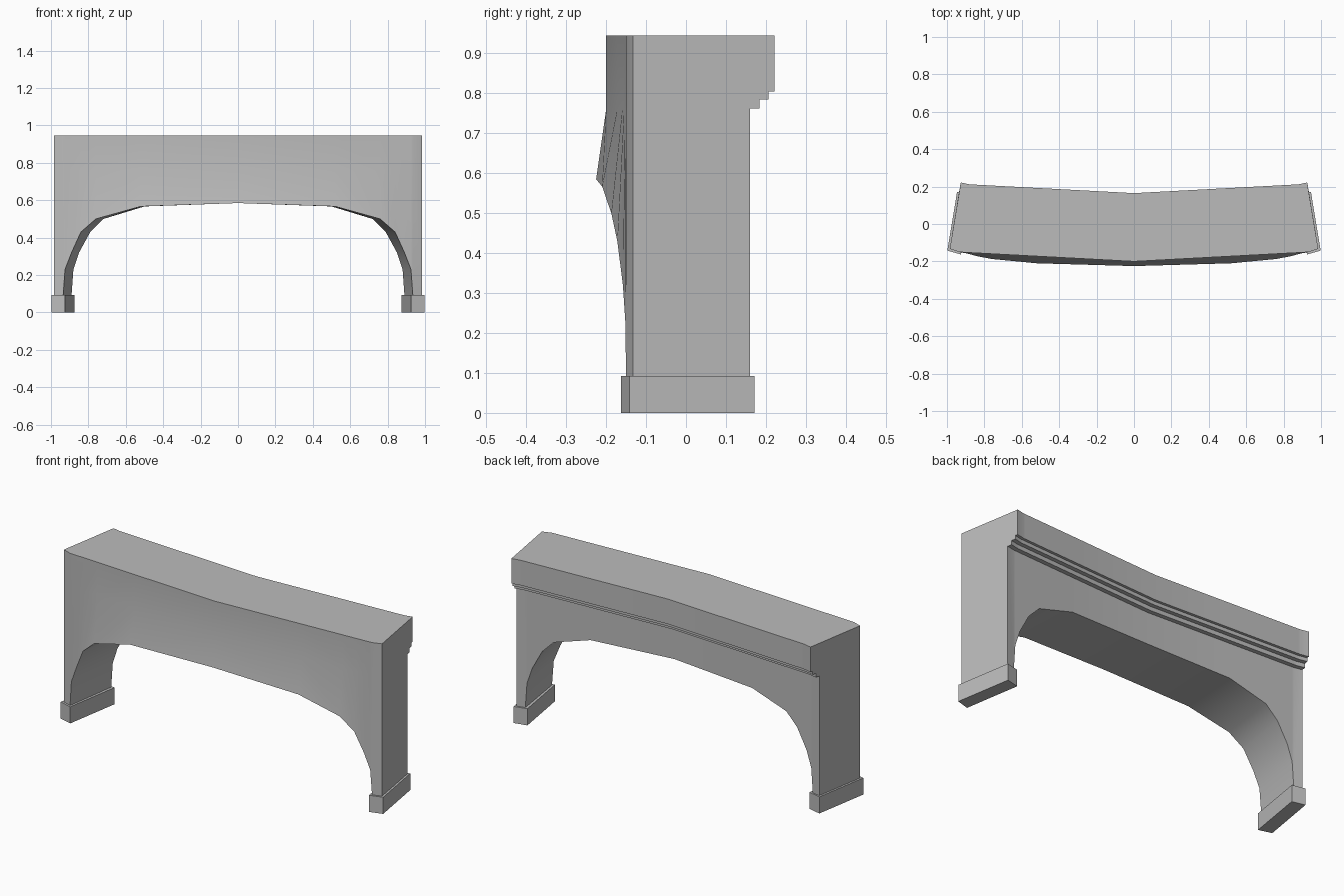
import bpy
import bmesh
import math

cube = bpy.data.objects.get("Cube")
if cube:
    bpy.data.objects.remove(cube)

stone = bpy.data.materials.new("grey stone")
stone.use_nodes = True
stone.diffuse_color = (0.5, 0.5, 0.5, 1)
stone.node_tree.nodes["Principled BSDF"].inputs["Base Color"].default_value = stone.diffuse_color

TOP, KINK, FOOT = 0.945, 0.76, 0.09


def make_object(name, bm):
    """Turn a half model into a mirrored, shaded object."""
    bmesh.ops.recalc_face_normals(bm, faces=bm.faces)
    mesh = bpy.data.meshes.new(name)
    bm.to_mesh(mesh)
    bm.free()
    mesh.materials.append(stone)
    obj = bpy.data.objects.new(name, mesh)
    bpy.context.collection.objects.link(obj)
    mirror = obj.modifiers.new("mirror", 'MIRROR')
    mirror.use_clip = True
    bpy.ops.object.select_all(action='DESELECT')
    obj.select_set(True)
    bpy.context.view_layer.objects.active = obj
    bpy.ops.object.modifier_apply(modifier="mirror")
    bpy.ops.object.shade_smooth_by_angle(angle=math.radians(30))
    return obj


# Arch columns, centre to outside: front x, back x, height, front y
columns = [
    (0.0, 0.0, 0.585, -0.225),
    (0.52, 0.50, 0.567, -0.21),
    (0.76, 0.72, 0.50, -0.187),
    (0.84, 0.79, 0.43, -0.172),
    (0.89, 0.85, 0.32, -0.158),
    (0.925, 0.88, 0.23, -0.152),
    (0.935, 0.89, FOOT, -0.15),
    (0.985, 0.937, FOOT, -0.133),
]
# Stepped cornice on the back: outward offset, height
cornice = [(0, 0.762), (0.024, 0.762), (0.024, 0.785), (0.047, 0.785),
           (0.047, 0.805), (0.062, 0.805), (0.062, TOP)]


def section(xf, xb, z, yf, last):
    """Closed loop across the bridge at one column."""
    upper_y = yf if last else -0.2 + 0.05 * xf / 0.935
    back_y = 0.16 if last else 0.103 + 0.047 * xb / 0.89
    loop = [(xf, upper_y, TOP), (xf, upper_y, KINK), (xf, yf, z), (xb, back_y, z)]
    loop += [(xb * (1 - 0.19 * d), back_y + d, h) for d, h in cornice]
    return loop


# Arched bridge wall
bm = bmesh.new()
loops = []
for i, col in enumerate(columns):
    points = section(*col, i == len(columns) - 1)
    loops.append([bm.verts.new(p) for p in points])
for a, b in zip(loops, loops[1:]):
    for k in range(len(a)):
        n = (k + 1) % len(a)
        bm.faces.new((a[k], a[n], b[n], b[k]))
bm.faces.new(loops[-1])
make_object("arched_wall", bm)

# Base blocks under both legs
bm = bmesh.new()
plan = [(0.925, -0.163), (0.998, -0.142), (0.946, 0.172), (0.873, 0.155)]
base = bm.faces.new([bm.verts.new((x, y, 0)) for x, y in plan])
top = bmesh.ops.extrude_face_region(bm, geom=[base], use_keep_orig=True)
bmesh.ops.translate(bm, vec=(0, 0, 0.093),
                    verts=[g for g in top["geom"] if isinstance(g, bmesh.types.BMVert)])
make_object("base_blocks", bm)
